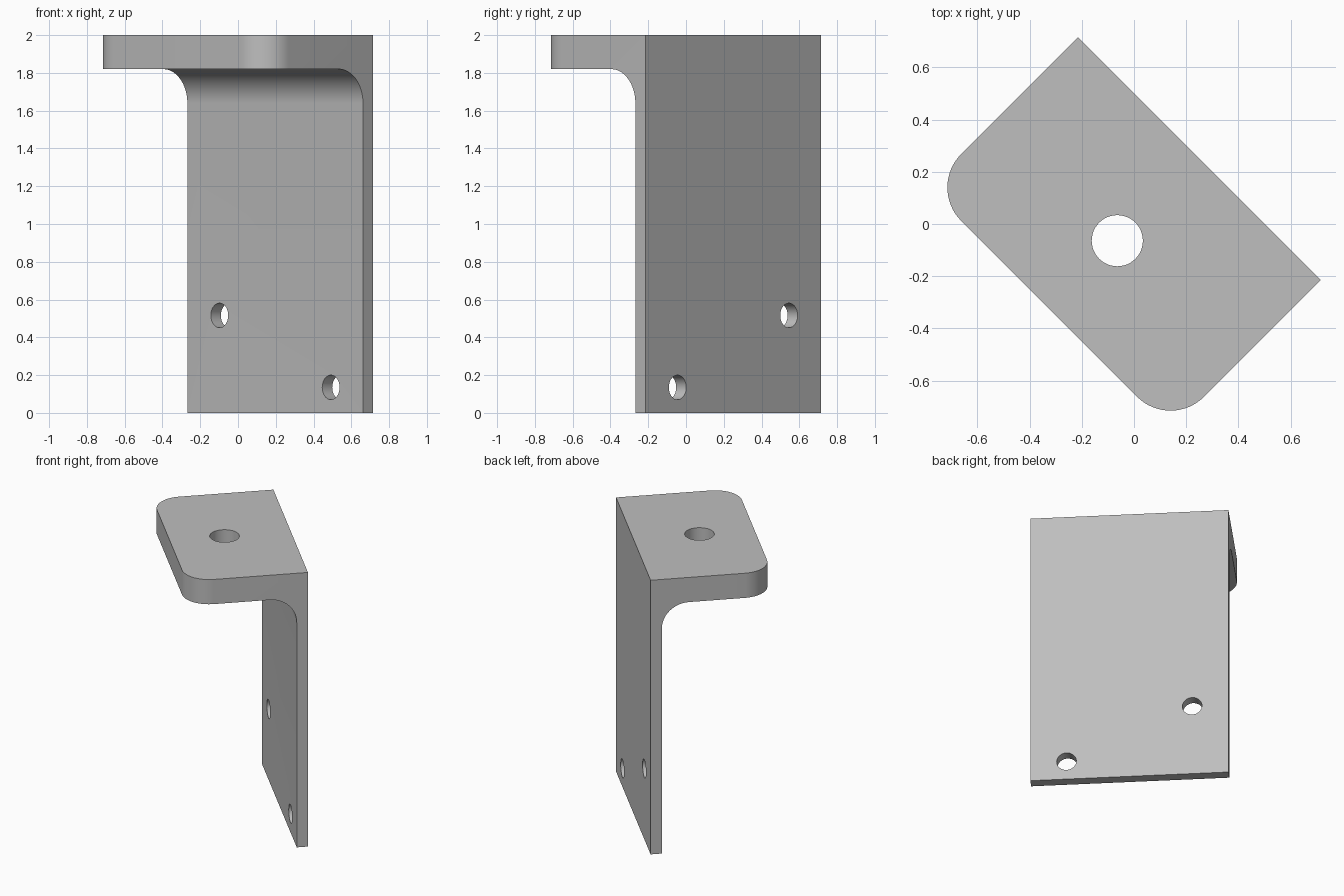
import bpy, bmesh, math
from mathutils import Matrix, Vector

cube = bpy.data.objects.get("Cube")
if cube:
    bpy.data.objects.remove(cube, do_unlink=True)

HALF = 0.6576                 # half width of the bracket
BACK, INNER, FRONT = 0.3536, 0.2786, -0.4596
TOP, UNDER = 2.0, 1.82
ROUND = 0.181
TURN = Matrix.Rotation(math.radians(-45), 4, "Z")

# Plain grey metal
metal = bpy.data.materials.new("grey_metal")
metal.use_nodes = True
grey = (0.52, 0.52, 0.52, 1)
metal.diffuse_color = grey
metal.node_tree.nodes["Principled BSDF"].inputs["Base Color"].default_value = grey


def add_object(name, bm):
    bmesh.ops.recalc_face_normals(bm, faces=bm.faces)
    bm.transform(TURN)
    mesh = bpy.data.meshes.new(name)
    bm.to_mesh(mesh)
    bm.free()
    mesh.materials.append(metal)
    obj = bpy.data.objects.new(name, mesh)
    bpy.context.collection.objects.link(obj)
    return obj


def hole_cutter(name, centre, radius, depth, upright):
    bm = bmesh.new()
    spin = Matrix() if upright else Matrix.Rotation(math.pi / 2, 4, "X")
    bmesh.ops.create_cone(bm, cap_ends=True, segments=48, radius1=radius,
                          radius2=radius, depth=depth,
                          matrix=Matrix.Translation(centre) @ spin)
    obj = add_object(name, bm)
    obj.hide_render = True
    return obj


# Angle bracket: side profile extruded across its width
profile = [(BACK, 0), (BACK, TOP), (FRONT, TOP), (FRONT, UNDER),
           (INNER, UNDER), (INNER, 0)]
bm = bmesh.new()
side = bm.faces.new([bm.verts.new((-HALF, y, z)) for y, z in profile])
swept = bmesh.ops.extrude_face_region(bm, geom=[side])["geom"]
bmesh.ops.translate(bm, vec=Vector((2 * HALF, 0, 0)),
                    verts=[v for v in swept if isinstance(v, bmesh.types.BMVert)])


# Round the shelf corners and the inner bend
def is_rounded(edge):
    a, b = (v.co for v in edge.verts)
    corner = abs(a.x - b.x) < 0.01 and max(a.y, b.y) < FRONT + 0.01
    bend = all(abs(p.y - INNER) < 0.01 and abs(p.z - UNDER) < 0.01 for p in (a, b))
    return corner or bend


bmesh.ops.bevel(bm, geom=[e for e in bm.edges if is_rounded(e)], offset=ROUND,
                offset_type="OFFSET", segments=16, profile=0.5, affect="EDGES")
bracket = add_object("angle_bracket", bm)

# Bolt hole in the shelf and two screw holes in the wall
wall = (BACK + INNER) / 2
cutters = [
    hole_cutter("shelf_hole_cutter", (0, (FRONT + INNER) / 2, 1.91), 0.098, 0.5, True),
    hole_cutter("upper_hole_cutter", (-0.417, wall, 0.516), 0.065, 0.3, False),
    hole_cutter("lower_hole_cutter", (0.417, wall, 0.135), 0.065, 0.3, False),
]
bpy.context.view_layer.objects.active = bracket
bracket.select_set(True)
for cutter in cutters:
    cut = bracket.modifiers.new(cutter.name, "BOOLEAN")
    cut.operation, cut.solver, cut.object = "DIFFERENCE", "EXACT", cutter
    bpy.ops.object.modifier_apply(modifier=cut.name)
    bpy.data.objects.remove(cutter, do_unlink=True)

bpy.ops.object.select_all(action="DESELECT")
bracket.select_set(True)
bpy.ops.object.shade_smooth_by_angle(angle=math.radians(30))
